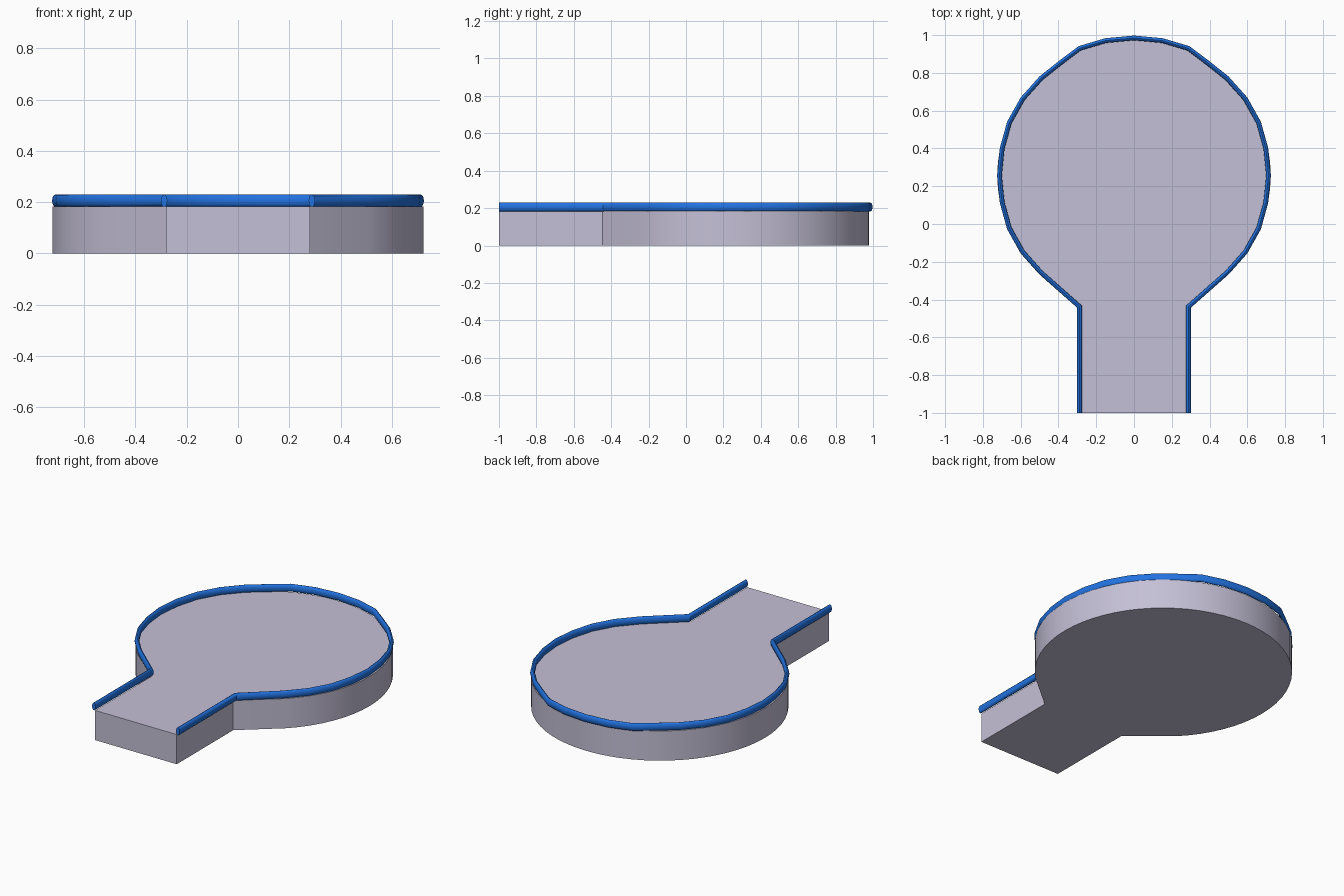
import bpy, bmesh, math
from mathutils import Vector

if "Cube" in bpy.data.objects:
    bpy.data.objects.remove(bpy.data.objects["Cube"])

CY = 0.257           # centre of the round part
TOP = 0.184          # top of the slab


def material(name, rgb):
    m = bpy.data.materials.new(name)
    m.diffuse_color = (*rgb, 1)
    m.use_nodes = True
    m.node_tree.nodes["Principled BSDF"].inputs["Base Color"].default_value = m.diffuse_color
    return m


def finish(bm, name, mat, angle):
    bmesh.ops.recalc_face_normals(bm, faces=bm.faces)
    me = bpy.data.meshes.new(name)
    bm.to_mesh(me)
    bm.free()
    ob = bpy.data.objects.new(name, me)
    bpy.context.collection.objects.link(ob)
    me.materials.append(mat)
    bpy.ops.object.select_all(action='DESELECT')
    ob.select_set(True)
    bpy.context.view_layer.objects.active = ob
    bpy.ops.object.shade_smooth_by_angle(angle=math.radians(angle))
    return ob


grey = material("pale_lilac_grey", (0.56, 0.53, 0.68))
blue = material("rail_blue", (0.016, 0.17, 0.75))

# slab: round end with a straight neck, extruded upward
half = [(0.28, -1.0), (0.28, -0.447)]
for i in range(-8, 17):
    a = math.radians(i * 5.625)
    half.append((0.724 * math.cos(a), CY + 0.721 * math.sin(a)))
half[-1] = (0, CY + 0.721)
outline = half + [(-x, y) for x, y in reversed(half[:-1])]
bm = bmesh.new()
face = bm.faces.new([bm.verts.new((x, y, 0)) for x, y in outline])
ext = bmesh.ops.extrude_face_region(bm, geom=[face], use_keep_orig=True)
bmesh.ops.translate(bm, vec=(0, 0, TOP),
                    verts=[v for v in ext['geom'] if isinstance(v, bmesh.types.BMVert)])
finish(bm, "slab", grey, 25)

# rail: oval tube swept along the edge, open across the neck end
quarter = [(0.7125, 0), (0.698, 0.143), (0.66, 0.28), (0.59, 0.405), (0.492, 0.515),
           (0.39, 0.596), (0.288, 0.673), (0.15, 0.714), (0, 0.728)]
half = [(0.288, -1.0), (0.288, -0.438)]
half += [(x, CY - y) for x, y in reversed(quarter[1:5])]
half += [(x, CY + y) for x, y in quarter]
path = [Vector(p) for p in half + [(-x, y) for x, y in reversed(half[:-1])]]
bm = bmesh.new()
SIDES = 16
rings = []
for i, p in enumerate(path):
    d_in = (p - path[i - 1]).normalized() if i else (path[1] - p).normalized()
    d_out = (path[i + 1] - p).normalized() if i + 1 < len(path) else d_in
    t = (d_in + d_out).normalized()
    n = Vector((t.y, -t.x))
    w = 0.0125 / max(0.5, t.dot(d_in))
    ring = []
    for k in range(SIDES):
        a = 2 * math.pi * k / SIDES
        q = p + n * (w * math.cos(a))
        ring.append(bm.verts.new((q.x, q.y, 0.206 + 0.0235 * math.sin(a))))
    rings.append(ring)
for r, s in zip(rings, rings[1:]):
    for k in range(SIDES):
        j = (k + 1) % SIDES
        bm.faces.new((r[k], r[j], s[j], s[k]))
bm.faces.new(rings[0])
bm.faces.new(rings[-1])
finish(bm, "edge_rail", blue, 40)
